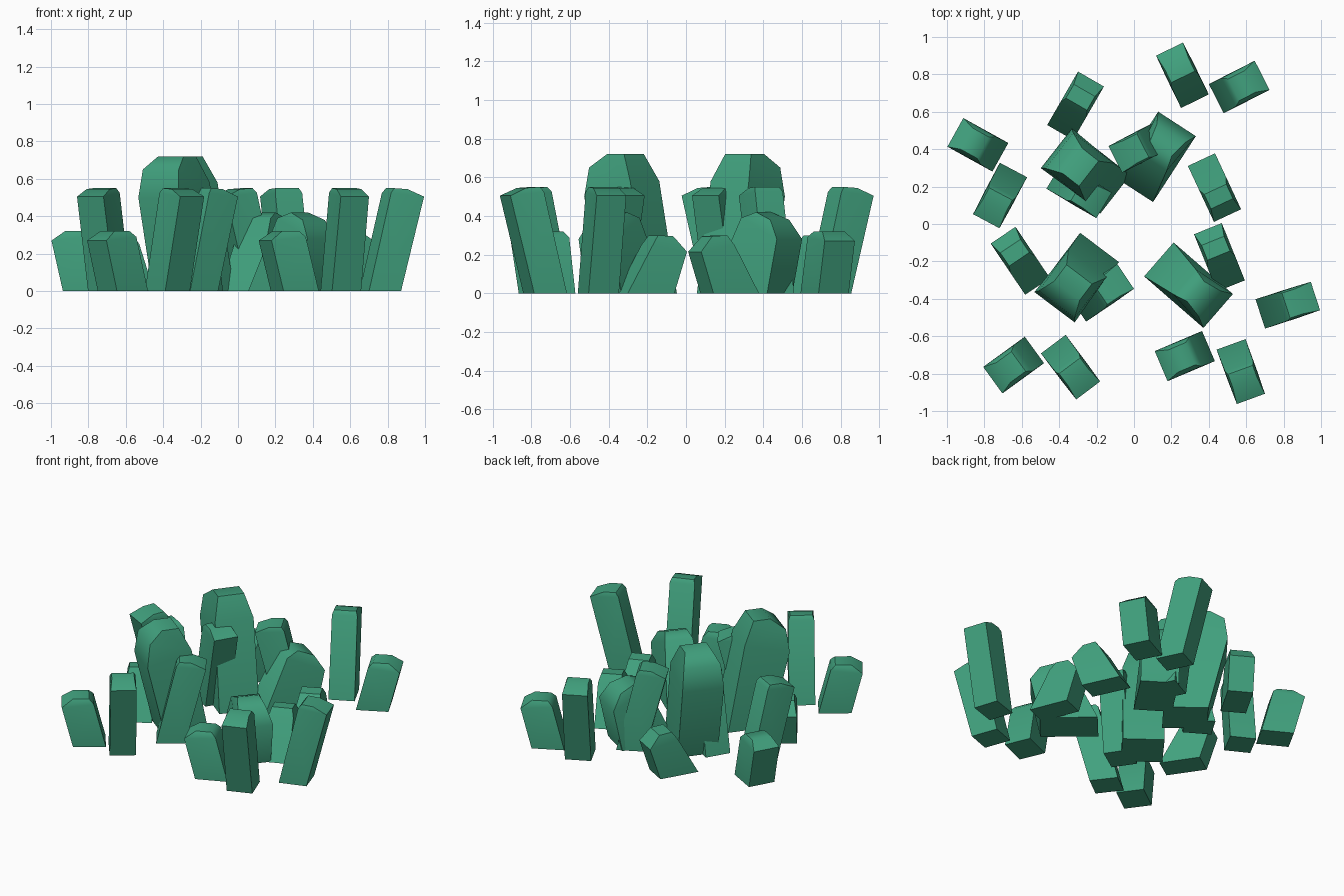
import bpy, bmesh, math
from mathutils import Vector

if "Cube" in bpy.data.objects:
    bpy.data.objects.remove(bpy.data.objects["Cube"])

green = bpy.data.materials.new("crystal green")
green.diffuse_color = (0.053, 0.36, 0.21, 1)
green.use_nodes = True
green.node_tree.nodes["Principled BSDF"].inputs["Base Color"].default_value = green.diffuse_color

# Side profiles: (distance back from the leaning tip, height, width)
# Order: outer base, outer shoulder, ridge points, inner base
PROFILES = {
    "tall": [(0.13, 0, 0.165), (0.0, 0.505, 0.16), (0.09, 0.545, 0.14),
             (0.165, 0.55, 0.14), (0.185, 0.525, 0.16), (0.31, 0, 0.165)],
    "short": [(0.07, 0, 0.175), (0.0, 0.27, 0.175), (0.07, 0.32, 0.13),
              (0.17, 0.32, 0.13), (0.20, 0.29, 0.17), (0.275, 0, 0.175)],
    "slanted": [(0.07, 0, 0.16), (0.0, 0.215, 0.16), (0.07, 0.295, 0.13),
                (0.155, 0.30, 0.13), (0.19, 0.25, 0.16), (0.33, 0, 0.16)],
    "large": [(0.12, 0, 0.26), (0.0, 0.50, 0.27), (0.02, 0.65, 0.24),
              (0.11, 0.72, 0.17), (0.22, 0.72, 0.17), (0.29, 0.58, 0.25),
              (0.40, 0, 0.26)],
    "low": [(0.06, 0, 0.24), (0.0, 0.28, 0.24), (0.06, 0.38, 0.18),
            (0.16, 0.42, 0.14), (0.24, 0.39, 0.18), (0.42, 0, 0.24)],
}

# Placement: tip x, tip y, lean direction in degrees
PLACES = {
    "tall": [(0.19, 0.935, 116), (-0.79, 0.015, 242), (-0.245, -0.89, 307),
             (0.625, -0.935, 290), (0.97, -0.385, 18), (-0.045, -0.28, 34),
             (-0.10, 0.345, 207), (-0.16, 0.10, 329)],
    "short": [(-0.955, 0.49, 151), (0.685, 0.795, 27), (-0.755, -0.835, 216),
              (0.145, -0.76, 203)],
    "slanted": [(0.50, 0.045, -65), (-0.23, 0.775, 60), (-0.70, -0.06, 124),
                (0.395, -0.025, 112)],
    "large": [(-0.415, 0.405, 142), (-0.425, -0.445, 233)],
    "low": [(0.23, 0.535, 57), (0.45, -0.465, -41)],
}


def crystal(kind, number, x, y, degrees):
    """Leaning shard: a side profile spread to its width on both sides."""
    a = math.radians(degrees)
    along = Vector((math.cos(a), math.sin(a), 0))
    across = Vector((-along.y, along.x, 0))
    bm = bmesh.new()
    sides = []
    for s in (-0.5, 0.5):
        sides.append([bm.verts.new(Vector((x, y, z)) - along * u + across * s * w)
                      for u, z, w in PROFILES[kind]])
    left, right = sides
    n = len(left)
    for i in range(n):
        j = (i + 1) % n
        bm.faces.new((left[i], left[j], right[j], right[i]))
    # Flanks: one tall panel to the shoulders, then a chamfer up to the ridge
    for v in sides:
        bm.faces.new((v[0], v[1], v[-2], v[-1]))
        bm.faces.new(v[1:-1])
    bmesh.ops.recalc_face_normals(bm, faces=bm.faces)
    mesh = bpy.data.meshes.new(f"{kind}_crystal_{number}")
    bm.to_mesh(mesh)
    bm.free()
    mesh.materials.append(green)
    obj = bpy.data.objects.new(mesh.name, mesh)
    bpy.context.collection.objects.link(obj)
    bpy.ops.object.select_all(action='DESELECT')
    obj.select_set(True)
    bpy.context.view_layer.objects.active = obj
    bpy.ops.object.shade_smooth_by_angle(angle=math.radians(45))


for kind, spots in PLACES.items():
    for number, spot in enumerate(spots, 1):
        crystal(kind, number, *spot)
